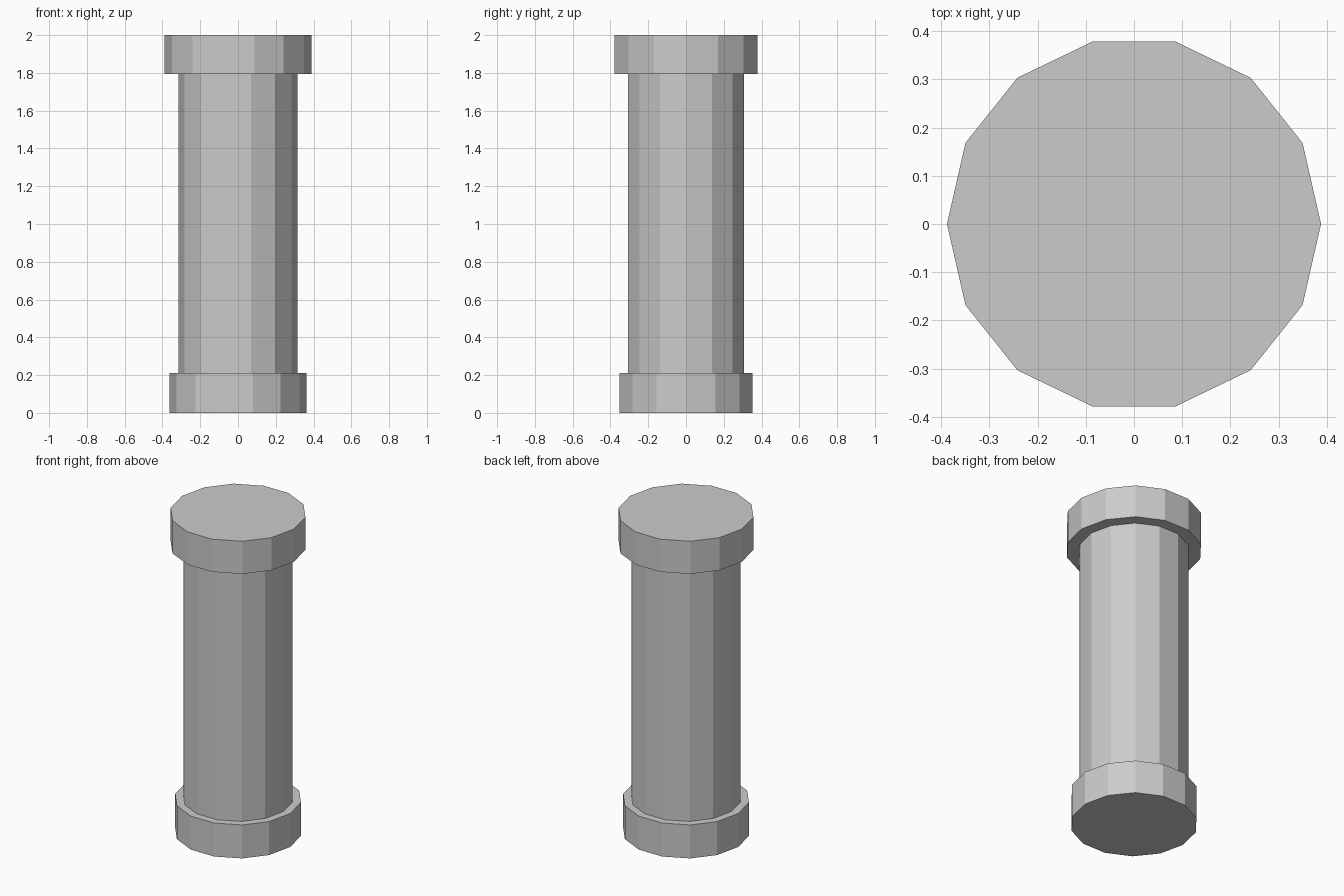
import bpy

cube = bpy.data.objects.get("Cube")
if cube:
    bpy.data.objects.remove(cube, do_unlink=True)

SIDES = 14

# Plain stone grey
stone = bpy.data.materials.new("stone_grey")
stone.use_nodes = True
colour = (0.6, 0.6, 0.6, 1.0)
stone.diffuse_color = colour
bsdf = next(n for n in stone.node_tree.nodes if n.type == 'BSDF_PRINCIPLED')
bsdf.inputs["Base Color"].default_value = colour


def drum(name, radius, bottom, top):
    """Flat-sided upright cylinder with a corner pointing along +x."""
    bpy.ops.mesh.primitive_cylinder_add(
        vertices=SIDES, radius=radius, depth=top - bottom,
        location=(0, 0, (bottom + top) / 2))
    obj = bpy.context.object
    obj.name = name
    # The primitive starts with a corner on +y; a quarter turn puts it on x
    obj.rotation_euler.z = 1.5707963
    bpy.ops.object.transform_apply(location=False, rotation=True, scale=False)
    obj.data.materials.append(stone)
    return obj


# Column parts, from the ground up
drum("base", 0.362, 0.0, 0.21)
drum("shaft", 0.315, 0.21, 1.795)
drum("capital", 0.388, 1.795, 2.0)
